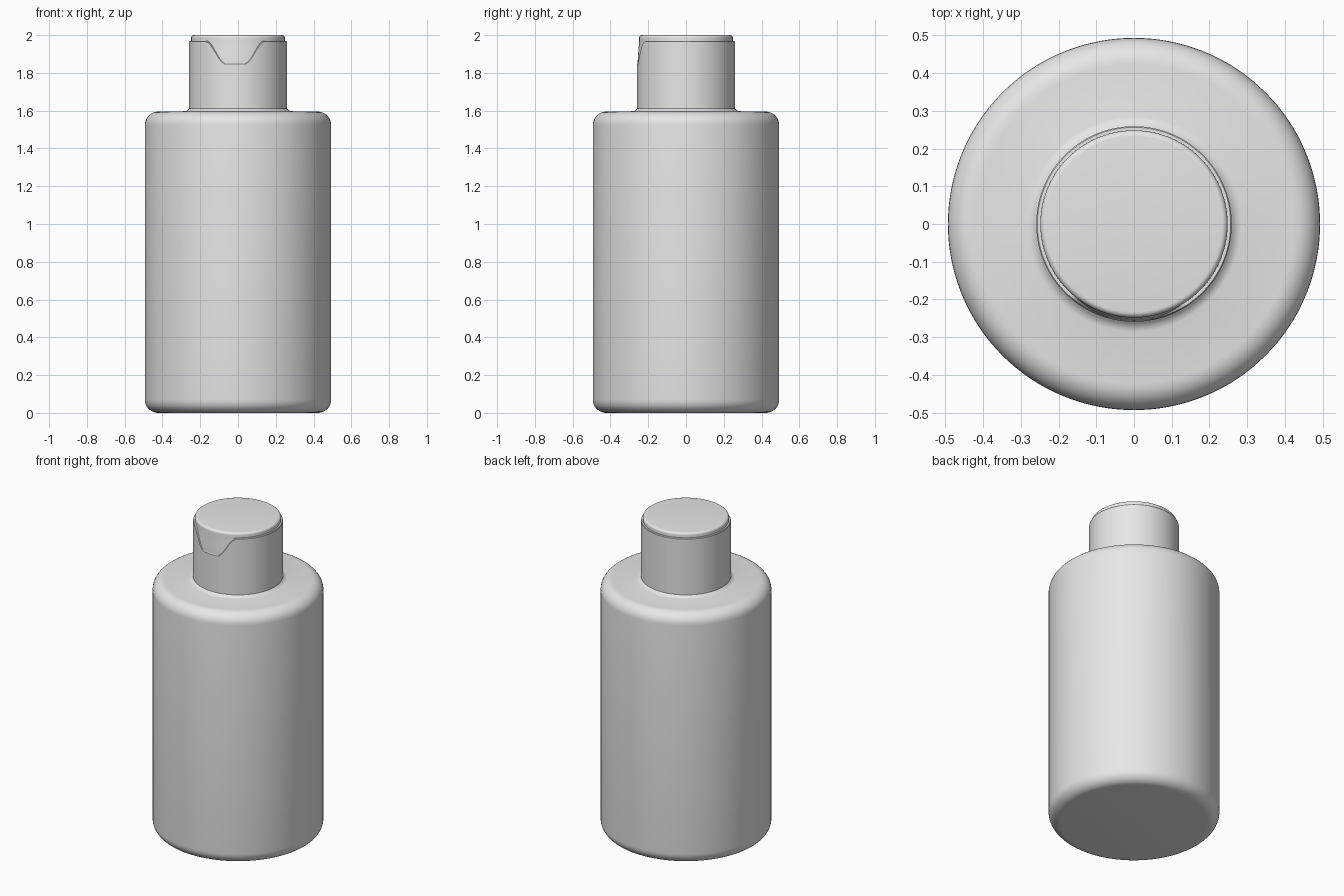
import bpy, bmesh, math

if "Cube" in bpy.data.objects:
    bpy.data.objects.remove(bpy.data.objects["Cube"])

grey = bpy.data.materials.new("light grey plastic")
grey.diffuse_color = (0.8, 0.8, 0.8, 1)
grey.use_nodes = True
grey.node_tree.nodes["Principled BSDF"].inputs["Base Color"].default_value = grey.diffuse_color


def lathe(name, profile, segs, angle=35, cap_ends=True):
    """Revolve a profile of (radius, z); z may be a function of the angle."""
    bm = bmesh.new()
    rings = []
    for r, z in profile:
        ring = []
        for i in range(segs):
            a = 2 * math.pi * i / segs
            h = z(a) if callable(z) else z
            ring.append(bm.verts.new((r * math.cos(a), r * math.sin(a), h)))
        rings.append(ring)
    for lo, hi in zip(rings, rings[1:]):
        for i in range(segs):
            j = (i + 1) % segs
            bm.faces.new((lo[i], lo[j], hi[j], hi[i]))
    if cap_ends:
        bm.faces.new(rings[0][::-1])
        bm.faces.new(rings[-1])
    me = bpy.data.meshes.new(name)
    bm.to_mesh(me)
    bm.free()
    me.materials.append(grey)
    ob = bpy.data.objects.new(name, me)
    bpy.context.collection.objects.link(ob)
    bpy.ops.object.select_all(action='DESELECT')
    ob.select_set(True)
    bpy.context.view_layer.objects.active = ob
    bpy.ops.object.shade_smooth_by_angle(angle=math.radians(angle))
    return ob


def arc(cr, cz, rad, a0, a1, n=8):
    """Points of a rounded corner, angles in degrees."""
    pts = []
    for i in range(n + 1):
        a = math.radians(a0 + (a1 - a0) * i / n)
        pts.append((cr + rad * math.cos(a), cz + rad * math.sin(a)))
    return pts


# Bottle body with rounded base, rounded shoulder and a small fillet at the neck
body = (arc(0.423, 0.07, 0.07, -90, 0) + arc(0.423, 1.525, 0.07, 0, 90)
        + [(0.285, 1.597), (0.272, 1.600), (0.264, 1.607), (0.255, 1.615)])
lathe("bottle_body", body, 128)


# Upper edge of the cap sleeve, dipping into a thumb notch at the front
def edge(a, drop=0.0):
    x = 0.26 * math.cos(a)
    t = 0.0
    if math.sin(a) < 0:
        t = min(1, max(0, (0.16 - abs(x + 0.015)) / 0.11))
        t = t * t * (3 - 2 * t)
    return 1.97 - 0.12 * t - drop


lathe("cap_sleeve", [(0.259, 1.59), (0.259, lambda a: edge(a, 0.004)),
                     (0.256, edge), (0.235, edge)], 256, cap_ends=False)

# Flip lid seated inside the sleeve, flaring slightly down into the notch
lid = [(0.257, 1.83), (0.256, 1.86), (0.252, 1.92), (0.248, 1.965)]
lid += arc(0.233, 1.985, 0.015, 0, 90, 6)
lathe("flip_lid", lid, 128)
